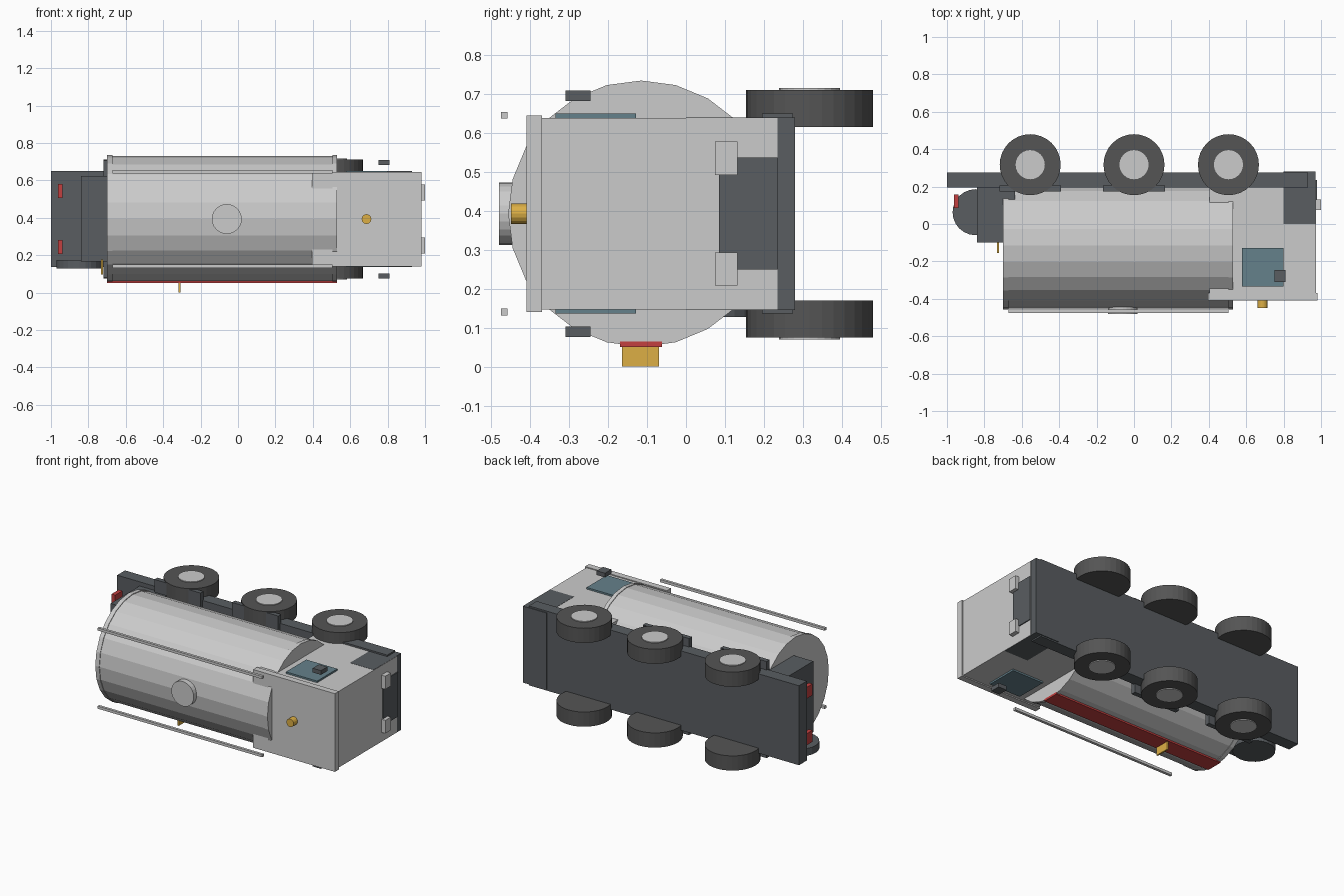
import bpy
from math import pi

if "Cube" in bpy.data.objects:
    bpy.data.objects.remove(bpy.data.objects["Cube"])

ZC = 0.393  # truck lies on its side: mirror plane at this height


def material(name, rgb):
    m = bpy.data.materials.new(name)
    m.diffuse_color = (*rgb, 1)
    m.use_nodes = True
    m.node_tree.nodes["Principled BSDF"].inputs["Base Color"].default_value = m.diffuse_color
    return m


DARK = material("dark_grey", (0.10, 0.11, 0.12))
TYRE = material("rubber", (0.09, 0.09, 0.09))
GOLD = material("amber", (0.72, 0.43, 0.06))
RED = material("red", (0.55, 0.05, 0.05))
GLASS = material("glass", (0.13, 0.22, 0.26))


def finish(name, mat):
    ob = bpy.context.object
    ob.name = name
    if mat:
        ob.data.materials.append(mat)
    return ob


def box(name, x, y, z, mat=None):
    """Box from (min, max) pairs."""
    bpy.ops.mesh.primitive_cube_add(size=1, location=[(a + b) / 2 for a, b in (x, y, z)])
    bpy.context.object.scale = [b - a for a, b in (x, y, z)]
    bpy.ops.object.transform_apply(location=False, rotation=False, scale=True)
    return finish(name, mat)


def cyl(name, axis, centre, r, span, sides=24, mat=None):
    """Cylinder along an axis; centre holds the other two coordinates."""
    loc = list(centre)
    loc.insert("xyz".index(axis), sum(span) / 2)
    rot = {"x": (0, pi / 2, 0), "y": (pi / 2, 0, 0), "z": (0, 0, 0)}[axis]
    bpy.ops.mesh.primitive_cylinder_add(vertices=sides, radius=r, depth=span[1] - span[0],
                                        location=loc, rotation=rot)
    return finish(name, mat)


def both(z):
    """The z span on the upper side and its mirror on the lower side."""
    return (("left", z), ("right", (2 * ZC - z[1], 2 * ZC - z[0])))


# chassis
box("chassis", (-1, 0.93), (0.195, 0.275), (0.137, 0.65), DARK)

# tank with end rims, stripe, manhole
cyl("tank", "x", (-0.115, ZC), 0.338, (-0.695, 0.525))
cyl("tank_rear_rim", "x", (-0.115, ZC), 0.342, (-0.70, -0.672))
cyl("tank_front_rim", "x", (-0.115, ZC), 0.342, (0.505, 0.53))
box("tank_stripe", (-0.70, 0.53), (-0.17, -0.062), (0.051, 0.065), RED)
cyl("manhole", "y", (-0.06, ZC), 0.08, (-0.48, -0.445))

# cab with roof, bumper, grille, beacon
box("cab", (0.405, 0.972), (-0.37, 0.235), (0.147, 0.639))
box("cab_roof", (0.395, 0.98), (-0.41, -0.37), (0.14, 0.645))
box("bumper", (0.80, 0.97), (0.0, 0.28), (0.146, 0.64), DARK)
box("grille", (0.96, 0.978), (0.085, 0.235), (0.25, 0.537), DARK)
cyl("beacon", "y", (0.687, ZC), 0.026, (-0.45, -0.405), 16, GOLD)

# rear cabinet, hose reel, warning plates
box("rear_cabinet", (-0.84, -0.635), (-0.1, 0.195), (0.165, 0.623), DARK)
cyl("hose_reel", "z", (-0.847, 0.063), 0.123, (0.128, 0.175), 24, DARK)
box("side_plate", (-0.317, -0.307), (-0.165, -0.07), (0, 0.055), GOLD)
box("rear_plate", (-0.732, -0.722), (-0.155, -0.06), (0.096, 0.178), GOLD)

# parts mirrored on both sides
for side, z in both((0.637, 0.65)):
    box("window_" + side, (0.577, 0.80), (-0.335, -0.128), z, GLASS)
for side, z in both((0.683, 0.71)):
    box("wing_mirror_" + side, (0.75, 0.81), (-0.31, -0.245), z, DARK)
for side, z in both((0.493, 0.578)):
    box("headlight_" + side, (0.965, 1.0), (0.075, 0.132), z)
for side, z in both((0.506, 0.58)):
    box("tail_light_" + side, (-0.963, -0.937), (0.085, 0.158), z, RED)
for side, z in both((0.637, 0.654)):
    box("tank_rail_" + side, (-0.67, 0.505), (-0.475, -0.458), z)

# wheels, hubs, mudguards
for i, x in enumerate((-0.555, 0.0, 0.505), 1):
    for side, z in both((0.616, 0.711)):
        cyl(f"wheel_{i}_{side}", "z", (x, 0.317), 0.163, z, 32, TYRE)
    for side, z in both((0.69, 0.716)):
        cyl(f"hub_{i}_{side}", "z", (x, 0.317), 0.078, z, 24)
    if i < 3:
        for side, z in both((0.61, 0.705)):
            box(f"mudguard_{i}_{side}", (x - 0.165, x + 0.165), (0.175, 0.205), z, DARK)
